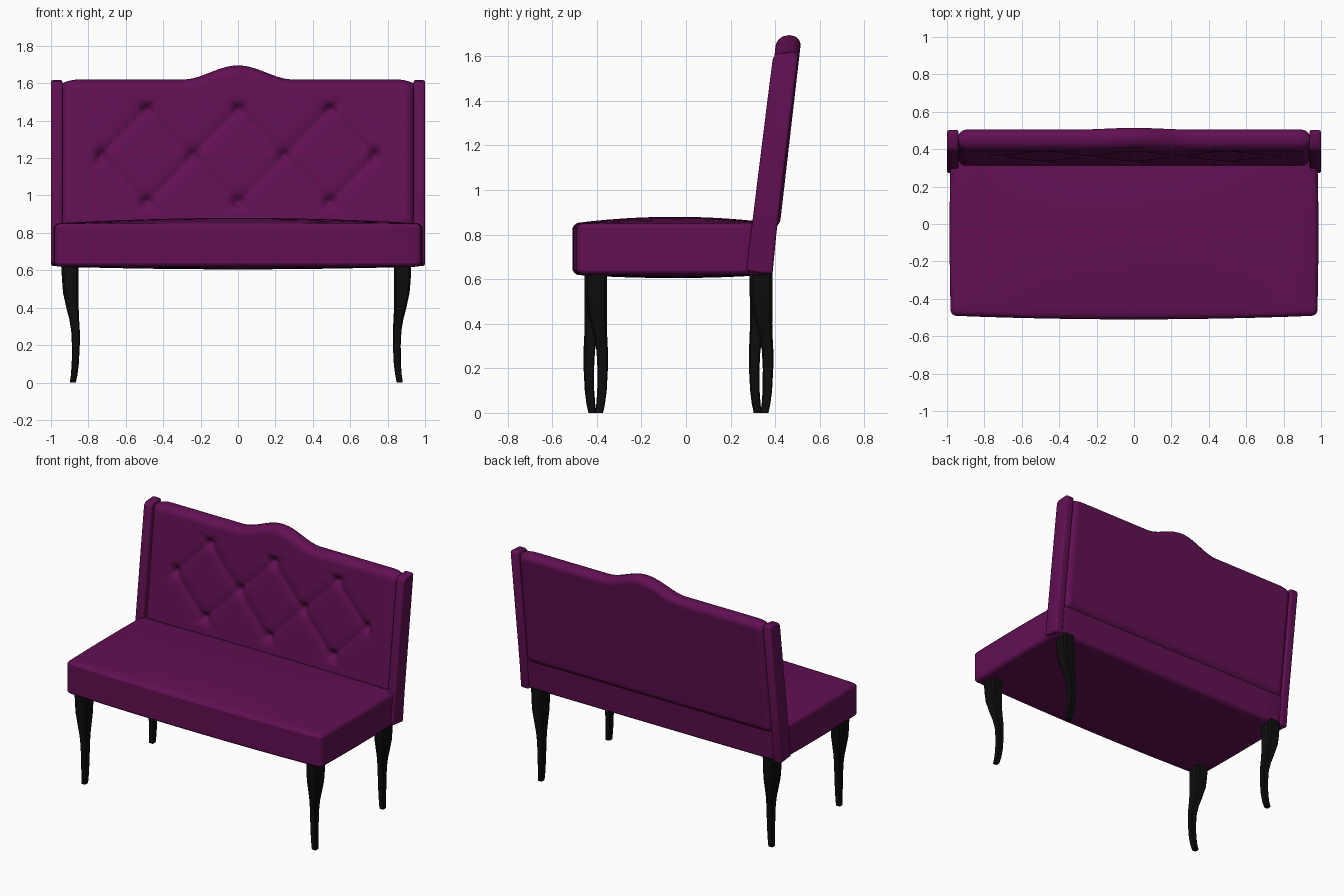
import bpy, bmesh, math

if "Cube" in bpy.data.objects:
    bpy.data.objects.remove(bpy.data.objects["Cube"], do_unlink=True)


def material(name, colour, rough):
    m = bpy.data.materials.new(name)
    m.use_nodes = True
    m.diffuse_color = (*colour, 1)
    node = m.node_tree.nodes["Principled BSDF"]
    node.inputs["Base Color"].default_value = (*colour, 1)
    node.inputs["Roughness"].default_value = rough
    return m


PURPLE = material("plum upholstery", (0.12, 0.005, 0.085), 0.8)
BLACK = material("black lacquer", (0.004, 0.004, 0.004), 0.5)


def finish(bm, name, mat, bevel=0.0, angle=40):
    """Round the hard edges, then turn the bmesh into a smooth shaded object."""
    bmesh.ops.recalc_face_normals(bm, faces=bm.faces)
    if bevel:
        hard = [e for e in bm.edges if e.calc_face_angle(0) > math.radians(40)]
        bmesh.ops.bevel(bm, geom=hard, offset=bevel, segments=4, profile=0.5, affect='EDGES')
    mesh = bpy.data.meshes.new(name)
    bm.to_mesh(mesh)
    bm.free()
    mesh.materials.append(mat)
    ob = bpy.data.objects.new(name, mesh)
    bpy.context.collection.objects.link(ob)
    bpy.ops.object.select_all(action='DESELECT')
    ob.select_set(True)
    bpy.context.view_layer.objects.active = ob
    bpy.ops.object.shade_smooth_by_angle(angle=math.radians(angle))
    return ob


# Seat: a subdivided box, crowned above and below, bowed at the front
def make_seat():
    bm = bmesh.new()
    bmesh.ops.create_cube(bm, size=2)
    bmesh.ops.subdivide_edges(bm, edges=bm.edges[:], cuts=11, use_grid_fill=True)
    for v in bm.verts:
        x, y, z = v.co
        crown = (1 - x * x) * (1 - y * y)
        bow = 0.02 * (1 - x * x) if y < 0 else 0
        lean = 0.012 * z * max(y, 0)
        v.co.x = 0.98 * x + 0.006 * x * (1 - y * y)
        v.co.y = -0.05 + 0.44 * y + bow * y + lean
        v.co.z = 0.735 + 0.115 * z + (0.03 if z > 0 else 0.015) * z * crown
    finish(bm, "seat", PURPLE, 0.03)


# Backrest: two sheets joined at a rounded rim, the front one buttoned
BOTTOM, HALF_WIDTH, HALF_DEPTH, RIM = 0.82, 0.945, 0.056, 0.05


def top_height(x):
    hump = 0.075 * math.cos(math.pi * x / 0.6) ** 2 if abs(x) < 0.3 else 0
    corner = 0.022 * max(0, (abs(x) - 0.85) / 0.095) ** 2
    return 1.62 + hump - corner


def rim_factor(dist):
    return math.sqrt(max(0, 1 - (1 - min(dist / RIM, 1)) ** 2))


def tuft_depth(x, z):
    u, v = x / 0.245, (z - 1.212) / 0.25
    fade = min(1, max(0, (1.25 - abs(v)) / 0.25)) * min(1, max(0, (3.25 - abs(u)) / 0.25))
    a = abs((u + v) % 2 - 1)
    b = abs((u - v) % 2 - 1)
    # creases follow the diagonals, pits sit where they cross
    crease = 0.014 * math.exp(-min(a, b) / 0.17)
    pit = 0.032 * math.exp(-(a * a + b * b) / 0.035)
    return fade * (crease + pit)


def ease(t):
    return 0.5 * t + 0.5 * math.sin(t * math.pi / 2)


def make_backrest():
    bm = bmesh.new()
    cols, rows = 190, 90
    for side in (-1, 1):
        grid = []
        for j in range(rows + 1):
            t = (ease(2 * j / rows - 1) + 1) / 2
            line = []
            for i in range(cols + 1):
                x = HALF_WIDTH * ease(2 * i / cols - 1)
                top = top_height(x)
                z = BOTTOM + t * (top - BOTTOM)
                f = rim_factor(HALF_WIDTH - abs(x)) * rim_factor(top - z) * rim_factor(z - BOTTOM)
                y = 0.365 + 0.115 * (z - 0.84) + side * HALF_DEPTH * f
                if side < 0:
                    y += tuft_depth(x, z) * f
                line.append(bm.verts.new((x, y, z)))
            grid.append(line)
        for j in range(rows):
            for i in range(cols):
                bm.faces.new((grid[j][i], grid[j][i + 1], grid[j + 1][i + 1], grid[j + 1][i]))
    bmesh.ops.remove_doubles(bm, verts=bm.verts, dist=0.00005)
    finish(bm, "tufted_backrest", PURPLE, angle=60)


# Side posts: a leaning profile extruded sideways
def make_post(name, sign):
    profile = [(0.27, 0.635), (0.388, 0.622), (0.405, 0.8), (0.503, 1.6),
               (0.495, 1.618), (0.41, 1.612), (0.39, 1.595), (0.365, 1.4)]
    bm = bmesh.new()
    loops = [[bm.verts.new((sign * x, y, z)) for y, z in profile] for x in (0.938, 1.0)]
    bm.faces.new(loops[0])
    bm.faces.new(loops[1])
    n = len(profile)
    for i in range(n):
        k = (i + 1) % n
        bm.faces.new((loops[0][i], loops[0][k], loops[1][k], loops[1][i]))
    finish(bm, name, PURPLE, 0.013)


# Legs: chamfered square sections swept along a diagonal S curve
def make_leg(name, cx, cy, bend):
    # height, sideways drift, width
    sections = [(0.64, 0, 0.092), (0.56, 0.001, 0.09), (0.48, 0.004, 0.083), (0.4, 0.013, 0.066),
                (0.34, 0.022, 0.053), (0.28, 0.029, 0.046), (0.2, 0.031, 0.042),
                (0.1, 0.028, 0.038), (0.04, 0.022, 0.035), (0, 0.015, 0.032)]
    corner = [(1, 0.75), (0.75, 1), (-0.75, 1), (-1, 0.75),
              (-1, -0.75), (-0.75, -1), (0.75, -1), (1, -0.75)]
    bm = bmesh.new()
    rings = []
    for z, drift, w in sections:
        rings.append([bm.verts.new((cx - bend * drift + a * w / 2,
                                    cy + bend * drift + b * w * 0.56, z)) for a, b in corner])
    for r0, r1 in zip(rings, rings[1:]):
        for i in range(8):
            k = (i + 1) % 8
            bm.faces.new((r0[i], r0[k], r1[k], r1[i]))
    bm.faces.new(rings[0])
    bm.faces.new(rings[-1])
    finish(bm, name, BLACK)


make_seat()
make_backrest()
for side, sign, leg_x in (("left", 1, 0.88), ("right", -1, -0.898)):
    make_post(side + "_side_post", sign)
    for end, leg_y in (("front", -0.405), ("back", 0.337)):
        make_leg(f"{end}_{side}_leg", leg_x, leg_y, sign)
